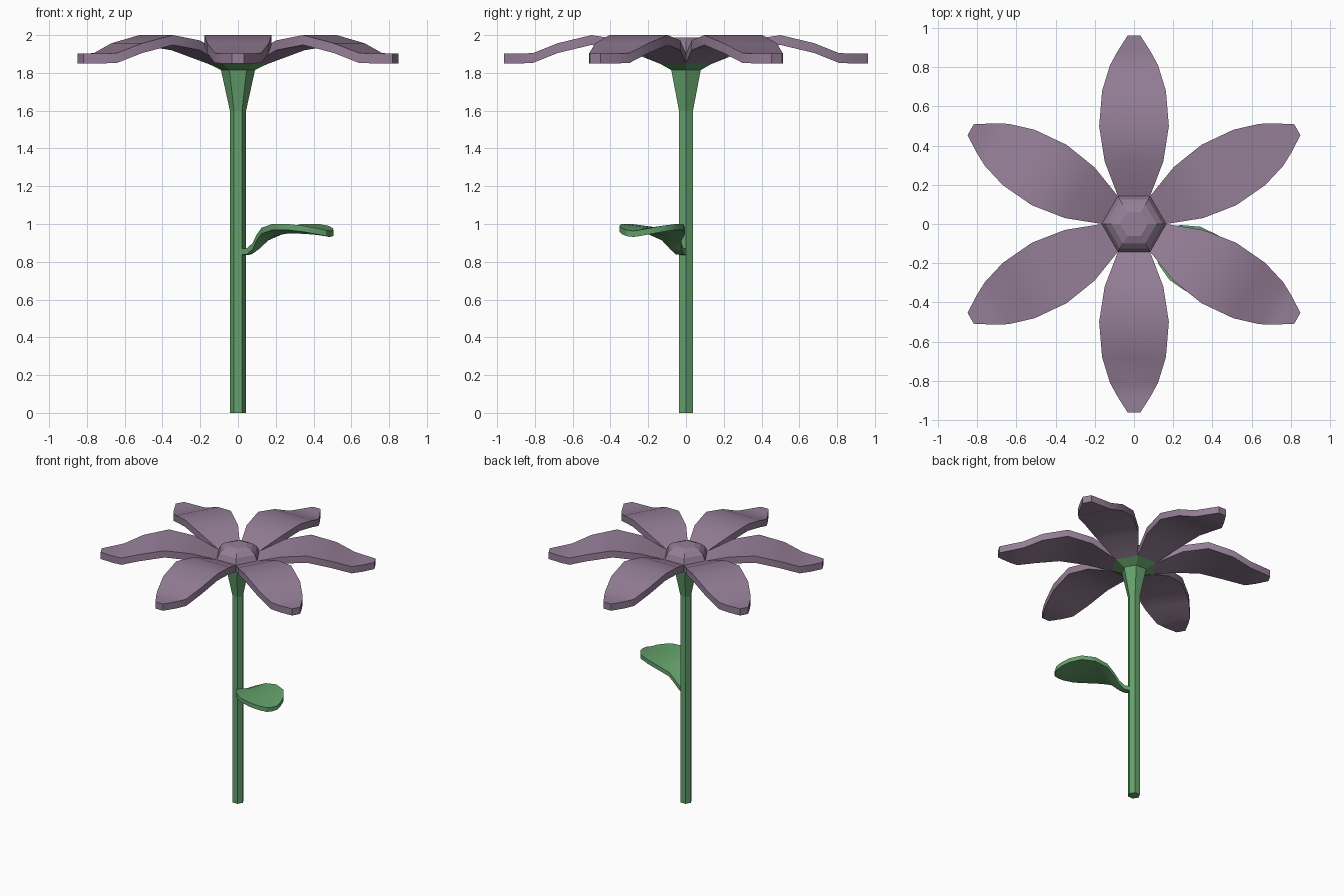
import bpy, math
from mathutils import Matrix

if "Cube" in bpy.data.objects:
    bpy.data.objects.remove(bpy.data.objects["Cube"])


def material(name, rgb):
    m = bpy.data.materials.new(name)
    m.diffuse_color = (*rgb, 1)
    m.use_nodes = True
    m.node_tree.nodes["Principled BSDF"].inputs["Base Color"].default_value = m.diffuse_color
    return m


GREEN = material("leaf_green", (0.13, 0.36, 0.15))
PURPLE = material("petal_purple", (0.30, 0.21, 0.31))


def make(name, verts, faces, mat, smooth=False):
    me = bpy.data.meshes.new(name)
    me.from_pydata(verts, [], faces)
    me.materials.append(mat)
    ob = bpy.data.objects.new(name, me)
    bpy.context.collection.objects.link(ob)
    if smooth:
        bpy.ops.object.select_all(action='DESELECT')
        ob.select_set(True)
        bpy.context.view_layer.objects.active = ob
        bpy.ops.object.shade_smooth_by_angle(angle=math.radians(30))
    return ob


def hex_lathe(name, profile, mat, cap_bottom=False, cap_top=False):
    """Six-sided body from (radius, height) rings, corners on the x axis."""
    verts = [(r * math.cos(k * math.pi / 3), r * math.sin(k * math.pi / 3), z)
             for r, z in profile for k in range(6)]
    faces = []
    for i in range(len(profile) - 1):
        for k in range(6):
            a, b = i * 6 + k, i * 6 + (k + 1) % 6
            faces.append((a, b, b + 6, a + 6))
    if cap_bottom:
        faces.append(tuple(range(5, -1, -1)))
    if cap_top:
        n = (len(profile) - 1) * 6
        faces.append(tuple(range(n, n + 6)))
    return make(name, verts, faces, mat)


def blade(name, stations, thick, angle, mat, cup=0.0):
    """Thick strip along a direction from (distance, half width, top height)."""
    rot = Matrix.Rotation(math.radians(angle), 3, 'Z')
    verts, faces = [], []
    for d, w, z in stations:
        dip = cup * w
        ring = [(d, -w, z), (d, 0, z - dip), (d, w, z),
                (d, w, z - thick), (d, 0, z - thick - dip), (d, -w, z - thick)]
        verts += [rot @ Matrix.Translation(p).to_translation() for p in ring]
    for i in range(len(stations) - 1):
        for k in range(6):
            a, b = i * 6 + k, i * 6 + (k + 1) % 6
            faces.append((a, a + 6, b + 6, b))
    n = (len(stations) - 1) * 6
    # outer tip
    faces += [(n, n + 5, n + 4, n + 1), (n + 1, n + 4, n + 3, n + 2)]
    return make(name, verts, faces, mat, smooth=True)


# Stem flaring into the cup under the flower
hex_lathe("stem", [(0.043, 0), (0.043, 1.60), (0.09, 1.815), (0.165, 1.852)],
          GREEN, cap_bottom=True)

# Domed flower centre
hex_lathe("flower_centre", [(0.165, 1.90), (0.145, 1.945), (0.115, 1.97), (0.07, 1.987)],
          PURPLE, cap_top=True)

# Six arched petals
petal = [(0.142, 0.082, 1.902), (0.32, 0.15, 1.972), (0.50, 0.178, 2.0),
         (0.68, 0.163, 1.957), (0.81, 0.123, 1.905), (0.88, 0.085, 1.902),
         (0.963, 0.032, 1.902)]
for i in range(6):
    blade(f"petal_{i + 1}", petal, 0.052, 30 + 60 * i, PURPLE)

# Single leaf on a short curved stalk
leaf = [(0.02, 0.022, 0.868), (0.07, 0.024, 0.872), (0.11, 0.035, 0.90),
        (0.15, 0.06, 0.945), (0.21, 0.115, 0.98), (0.30, 0.157, 1.0),
        (0.40, 0.165, 1.0), (0.48, 0.13, 0.99), (0.53, 0.085, 0.978),
        (0.56, 0.04, 0.968)]
blade("leaf", leaf, 0.032, -30, GREEN, cup=0.12)
